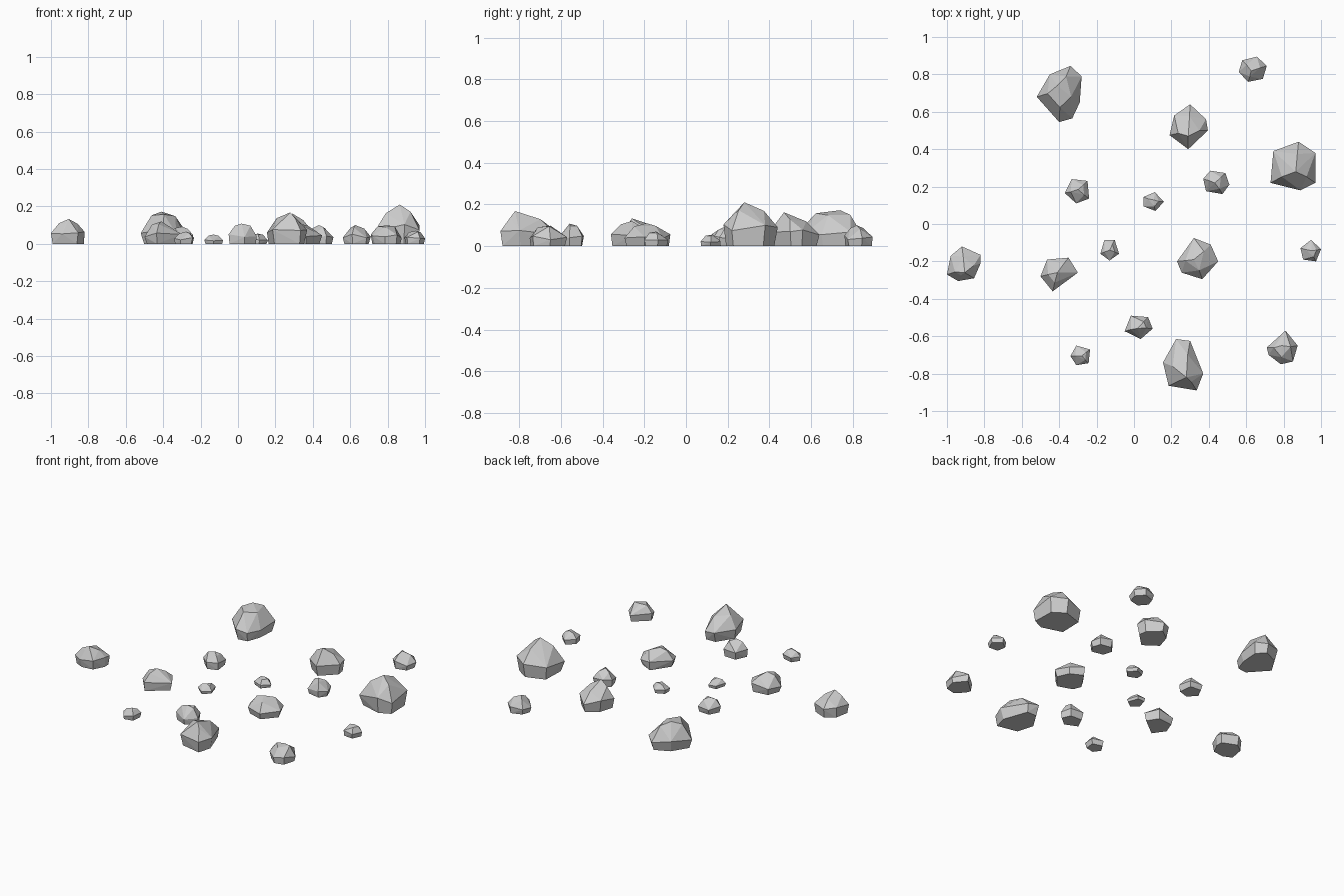
import bpy, bmesh, math, random
from mathutils import Vector

if "Cube" in bpy.data.objects:
    bpy.data.objects.remove(bpy.data.objects["Cube"])

rng = random.Random(7)


def make_rock(name, outline, peak, height, crown=0.84):
    """Faceted stone: tucked-in base, uneven belly, shoulder and a peak, hulled together."""
    cx = sum(p[0] for p in outline) / len(outline)
    cy = sum(p[1] for p in outline) / len(outline)
    bm = bmesh.new()
    for i, (x, y) in enumerate(outline):
        # flat base
        k = rng.uniform(0.84, 0.95)
        bm.verts.new((cx + (x - cx) * k, cy + (y - cy) * k, 0))
        # belly at the widest outline
        bm.verts.new((x, y, height * rng.uniform(0.3, 0.52)))
        # shoulder on every second corner
        if i % 2 == 0:
            mx, my = (cx + peak[0]) / 2, (cy + peak[1]) / 2
            bm.verts.new((mx + (x - mx) * 0.55, my + (y - my) * 0.55,
                          height * (crown + rng.uniform(-0.06, 0.04))))
    bm.verts.new((peak[0], peak[1], height))
    res = bmesh.ops.convex_hull(bm, input=bm.verts[:])
    loose = {v for v in res["geom_interior"] + res["geom_unused"]
             if isinstance(v, bmesh.types.BMVert) and v.is_valid}
    bmesh.ops.delete(bm, geom=list(loose), context='VERTS')
    bmesh.ops.dissolve_limit(bm, angle_limit=math.radians(4), verts=bm.verts[:], edges=bm.edges[:])
    bmesh.ops.recalc_face_normals(bm, faces=bm.faces[:])
    mesh = bpy.data.meshes.new(name)
    bm.to_mesh(mesh)
    bm.free()
    ob = bpy.data.objects.new(name, mesh)
    bpy.context.collection.objects.link(ob)


def fitted_polygon(x0, x1, y0, y1, sides, turn):
    """Irregular polygon stretched to fill a rectangle."""
    pts = []
    for i in range(sides):
        a = math.radians(turn) + math.tau * (i + rng.uniform(-0.15, 0.15)) / sides
        pts.append((math.cos(a), math.sin(a)))
    xs, ys = [p[0] for p in pts], [p[1] for p in pts]
    fx = lambda v: x0 + (v - min(xs)) / (max(xs) - min(xs)) * (x1 - x0)
    fy = lambda v: y0 + (v - min(ys)) / (max(ys) - min(ys)) * (y1 - y0)
    return [(fx(px), fy(py)) for px, py in pts]


# large boulders, each from its plan outline
make_rock("boulder_back_left",
          [(-.52, .68), (-.45, .80), (-.34, .845), (-.28, .79), (-.29, .65), (-.33, .565), (-.40, .545)],
          (-.41, .74), .172, .88)
make_rock("boulder_back",
          [(.19, .475), (.215, .58), (.30, .64), (.385, .56), (.395, .50), (.29, .40)],
          (.29, .47), .162, .78)
make_rock("boulder_right",
          [(.73, .22), (.745, .39), (.88, .44), (.97, .38), (.97, .22), (.89, .18)],
          (.865, .28), .21, .82)
make_rock("boulder_front",
          [(.155, -.74), (.225, -.615), (.30, -.625), (.37, -.80), (.335, -.89), (.185, -.865)],
          (.28, -.82), .168, .78)

# medium rocks
make_rock("rock_far_left",
          [(-1, -.27), (-.98, -.17), (-.92, -.12), (-.82, -.165), (-.82, -.21), (-.855, -.29), (-.94, -.305)],
          (-.905, -.26), .133)
make_rock("rock_left",
          [(-.50, -.28), (-.465, -.19), (-.35, -.18), (-.30, -.26), (-.435, -.36)],
          (-.41, -.26), .12)
make_rock("rock_centre",
          [(.23, -.20), (.32, -.075), (.41, -.11), (.45, -.20), (.365, -.295), (.255, -.26)],
          (.32, -.19), .11, .92)
make_rock("rock_front_right",
          [(.71, -.66), (.81, -.57), (.875, -.65), (.85, -.735), (.785, -.75), (.72, -.70)],
          (.79, -.65), .098, .94)

# small stones: x range, y range, height, sides, turn
stones = [
    ("stone_back_right", .56, .71, .76, .895, .10, 6, 20),
    ("stone_mid_right", .37, .51, .16, .285, .10, 6, 50),
    ("stone_mid_left", -.37, -.24, .11, .24, .092, 5, 40),
    ("stone_front", -.05, .10, -.615, -.49, .108, 5, 55),
    ("stone_front_left", -.34, -.235, -.755, -.65, .065, 5, 35),
    ("pebble_back", .05, .16, .07, .17, .055, 5, 0),
    ("pebble_centre", -.18, -.08, -.195, -.085, .05, 5, 60),
    ("pebble_right", .89, 1.0, -.20, -.085, .07, 5, 10),
]
for name, x0, x1, y0, y1, h, sides, turn in stones:
    peak = ((x0 + x1) / 2 + rng.uniform(-.01, .01), (y0 + y1) / 2 + rng.uniform(-.01, .01))
    make_rock(name, fitted_polygon(x0, x1, y0, y1, sides, turn), peak, h, .88)
